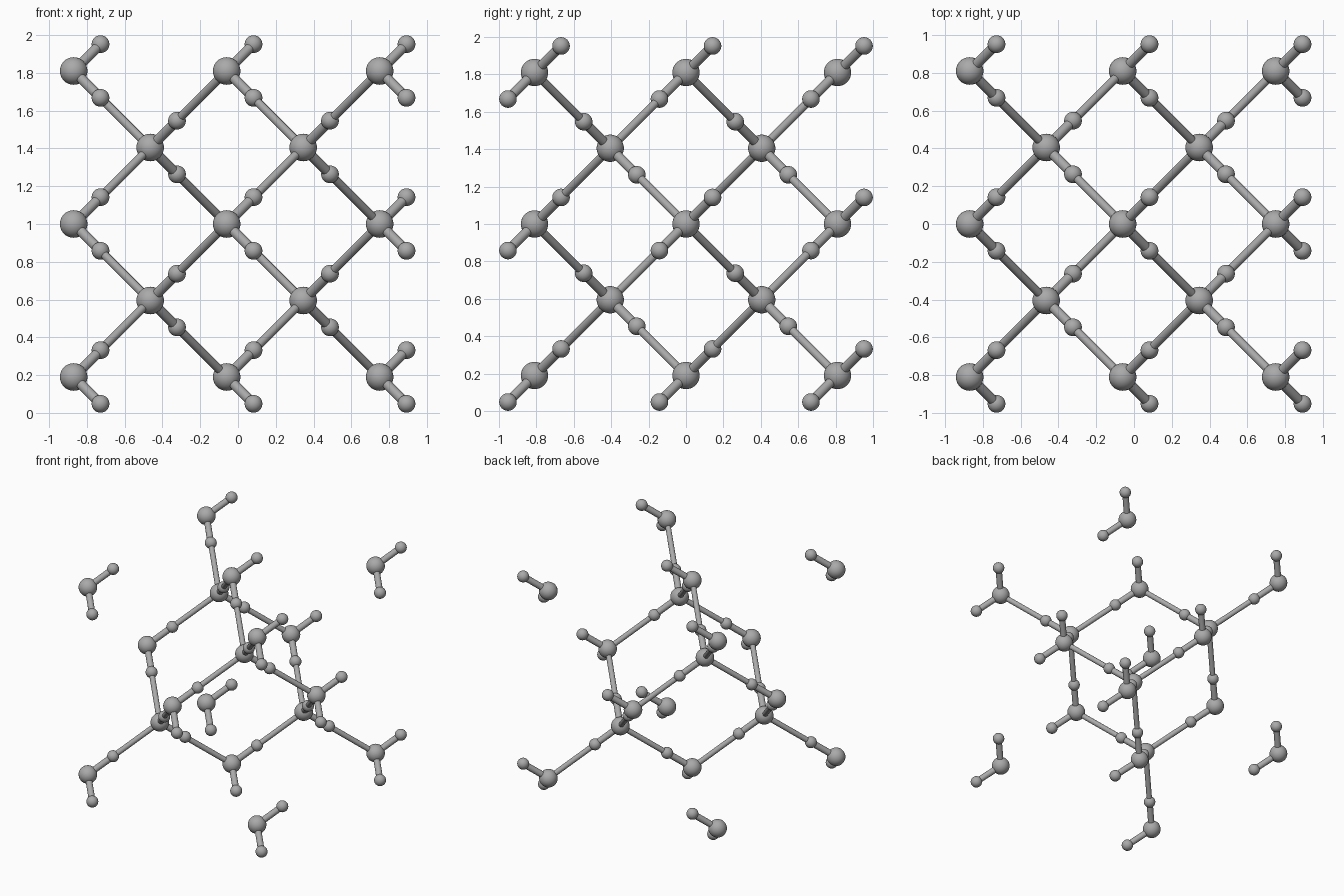
import bpy
from itertools import product
from mathutils import Vector

cube = bpy.data.objects.get("Cube")
if cube:
    bpy.data.objects.remove(cube, do_unlink=True)

CENTER = Vector((-0.06, 0, 1))
STEP = 0.405          # quarter of the lattice cell
ARM = 0.142           # hydrogen offset along each axis
OXYGEN_R, HYDROGEN_R = 0.073, 0.047
SHORT_R, LONG_R = 0.026, 0.022

grey = bpy.data.materials.new("neutral_grey")
grey.use_nodes = True
grey.diffuse_color = (0.4, 0.4, 0.4, 1)
grey.node_tree.nodes["Principled BSDF"].inputs["Base Color"].default_value = (0.4, 0.4, 0.4, 1)


def ball_mesh(name, radius):
    bpy.ops.mesh.primitive_uv_sphere_add(segments=32, ring_count=16, radius=radius)
    return finish_template(name)


def rod_mesh(name, radius, length):
    bpy.ops.mesh.primitive_cylinder_add(vertices=20, radius=radius, depth=length)
    return finish_template(name)


def finish_template(name):
    # Keep the shaded mesh for reuse and drop the temporary object
    obj = bpy.context.object
    bpy.ops.object.shade_smooth_by_angle()
    mesh = obj.data
    mesh.name = name
    mesh.materials.append(grey)
    bpy.data.objects.remove(obj, do_unlink=True)
    return mesh


def place(name, mesh, location, direction=None):
    obj = bpy.data.objects.new(name, mesh)
    obj.location = location
    if direction is not None:
        obj.rotation_mode = "QUATERNION"
        obj.rotation_quaternion = direction.to_track_quat("Z", "Y")
    bpy.context.collection.objects.link(obj)


diagonal = 3 ** 0.5
oxygen = ball_mesh("oxygen_ball", OXYGEN_R)
hydrogen = ball_mesh("hydrogen_ball", HYDROGEN_R)
short_rod = rod_mesh("short_rod", SHORT_R, ARM * diagonal)
long_rod = rod_mesh("long_rod", LONG_R, (STEP - ARM) * diagonal)

# Cell corners and face centres, then the four inner sites
outer = [s for s in product((-2, 0, 2), repeat=3) if s.count(0) in (0, 2)]
inner = [s for s in product((-1, 1), repeat=3) if s[0] * s[1] * s[2] < 0]
sites = set(outer + inner)

# Each molecule has two hydrogens; a long rod reaches on to any neighbour
for site in outer + inner:
    origin = CENTER + Vector(site) * STEP
    place("oxygen_atom", oxygen, origin)
    twist = 1 if site in outer else -1
    for side in (-1, 1):
        way = Vector((1, side, side * twist))
        place("hydrogen_atom", hydrogen, origin + way * ARM)
        place("short_bond", short_rod, origin + way * ARM / 2, way)
        if tuple(int(v) for v in Vector(site) + way) in sites:
            place("long_bond", long_rod, origin + way * (ARM + STEP) / 2, way)
